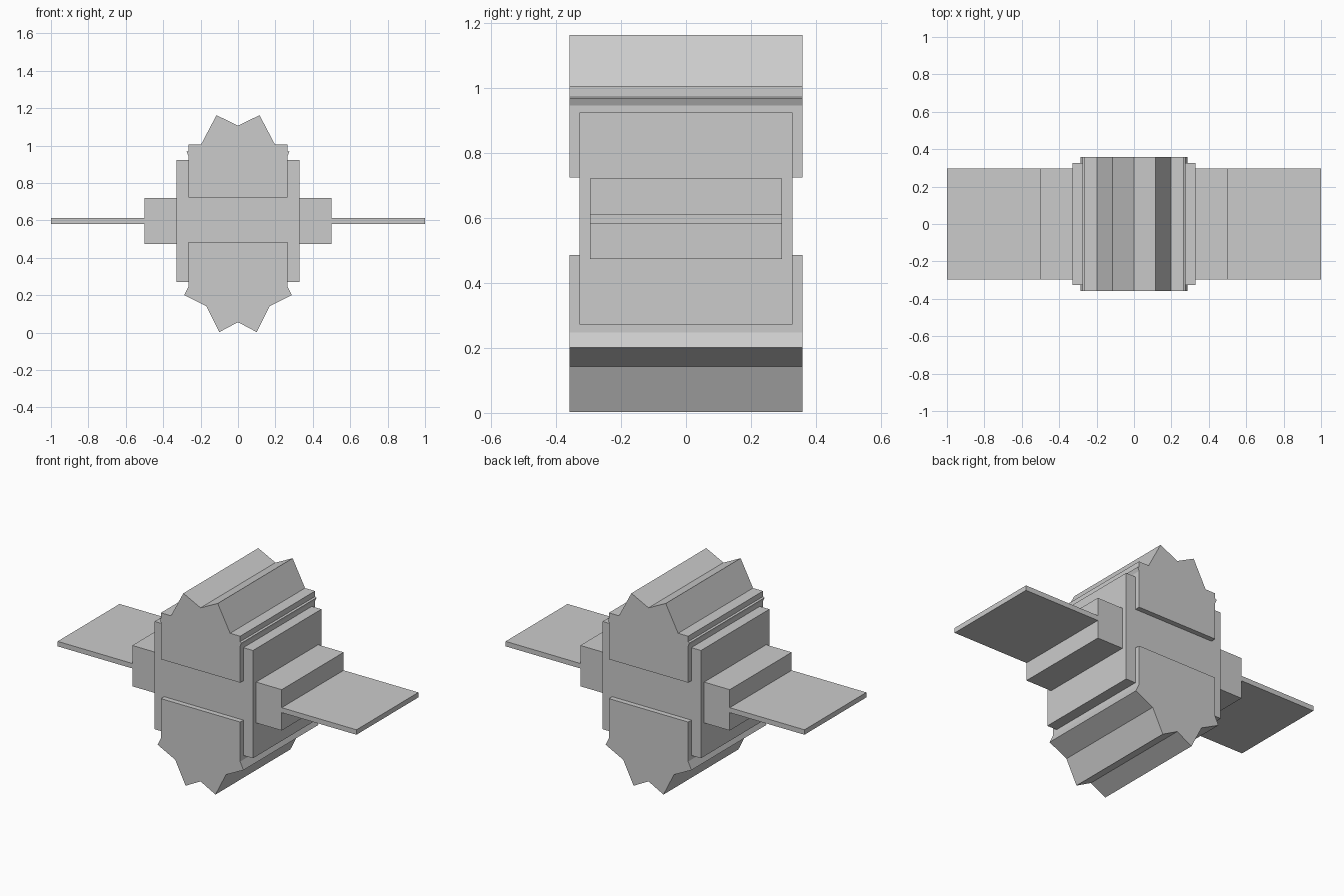
import bpy

if "Cube" in bpy.data.objects:
    bpy.data.objects.remove(bpy.data.objects["Cube"])


def prism(name, half, depth):
    """Extrude a profile given by its right half (x, z), bottom to top, along y."""
    left = [(-x, z) for x, z in reversed(half) if x > 0]
    prof = half + left
    n = len(prof)
    verts = [(x, y, z) for y in (-depth, depth) for x, z in prof]
    faces = [list(range(n)), list(range(2 * n - 1, n - 1, -1))]
    faces += [[(i + 1) % n, i, n + i, n + (i + 1) % n] for i in range(n)]
    mesh = bpy.data.meshes.new(name)
    mesh.from_pydata(verts, [], faces)
    mesh.update()
    obj = bpy.data.objects.new(name, mesh)
    bpy.context.collection.objects.link(obj)
    return obj


def block(name, x, z0, z1, depth):
    return prism(name, [(x, z0), (x, z1)], depth)


# Central body and stepped side arms
block("body", 0.329, 0.272, 0.924, 0.327)
block("arm_block", 0.5, 0.474, 0.721, 0.296)
block("side_plate", 1.0, 0.582, 0.612, 0.296)

# Upper toothed block
prism("upper_block", [
    (0.265, 0.724), (0.265, 0.946), (0.275, 0.967), (0.265, 0.972),
    (0.265, 1.005), (0.198, 1.005), (0.115, 1.163), (0, 1.106)], 0.358)

# Lower toothed block
prism("lower_block", [
    (0, 0.056), (0.1, 0.003), (0.17, 0.142), (0.287, 0.201),
    (0.265, 0.247), (0.265, 0.486)], 0.358)
